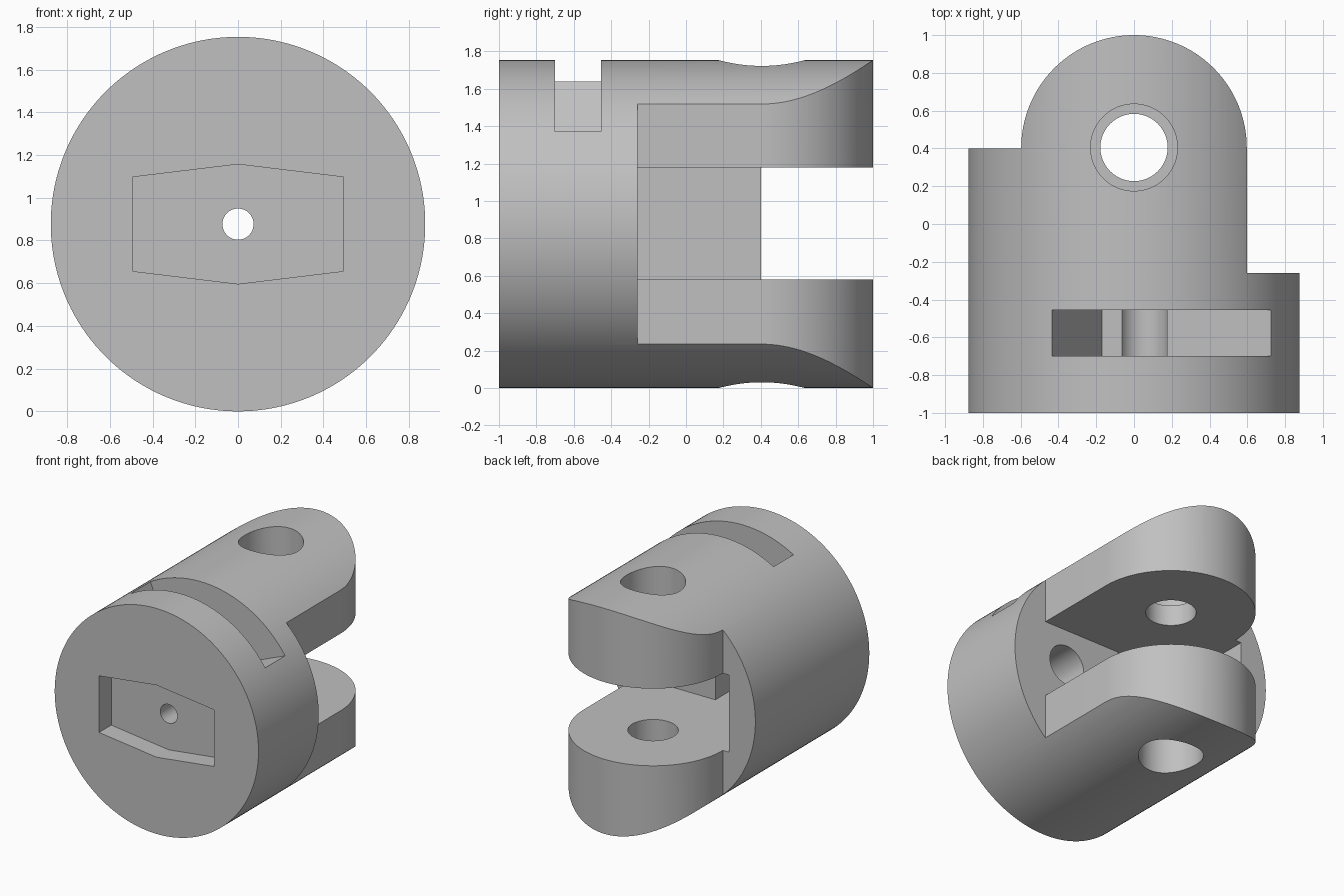
import bpy, bmesh
from math import sin, cos, pi, radians
from mathutils import Vector

cube = bpy.data.objects.get("Cube")
if cube:
    bpy.data.objects.remove(cube, do_unlink=True)

R = 0.8765          # body radius, also the height of its axis
PIN_Y = 0.405       # centre of the fork's pin holes


def circle(cx, cy, r, n=96, start=0, sweep=2 * pi):
    steps = n if sweep >= 2 * pi else n + 1
    return [(cx + r * cos(start + sweep * i / n), cy + r * sin(start + sweep * i / n))
            for i in range(steps)]


def prism(name, outline, axis, lo, hi):
    """Extrude an outline along y (outline is x, z) or z (outline is x, y)."""
    bm = bmesh.new()
    place = (lambda p, h: (p[0], h, p[1])) if axis == "y" else (lambda p, h: (p[0], p[1], h))
    face = bm.faces.new([bm.verts.new(place(p, lo)) for p in outline])
    out = bmesh.ops.extrude_face_region(bm, geom=[face])
    shift = Vector(place((0, 0), hi - lo))
    verts = [v for v in out["geom"] if isinstance(v, bmesh.types.BMVert)]
    bmesh.ops.translate(bm, verts=verts, vec=shift)
    bmesh.ops.recalc_face_normals(bm, faces=bm.faces)
    mesh = bpy.data.meshes.new(name)
    bm.to_mesh(mesh)
    bm.free()
    obj = bpy.data.objects.new(name, mesh)
    bpy.context.collection.objects.link(obj)
    return obj


def carve(body, cutter, operation="DIFFERENCE"):
    cutter.hide_render = True
    mod = body.modifiers.new(cutter.name, "BOOLEAN")
    mod.operation, mod.solver, mod.object = operation, "EXACT", cutter
    bpy.context.view_layer.objects.active = body
    bpy.ops.object.modifier_apply(modifier=mod.name)
    bpy.data.objects.remove(cutter, do_unlink=True)


# Round body
body = prism("fork_joint", circle(0, R, R, 160), "y", -1, 1.02)

# Plan outline: body steps in to a round-ended fork
plan = [(-1, 0.4), (-1, -1.1), (1, -1.1), (1, -0.26), (0.597, -0.26)]
plan += circle(0, 0.403, 0.597, 64, 0, pi)
plan += [(-0.597, 0.4)]
carve(body, prism("plan_cutter", plan, "z", -0.2, 2), "INTERSECT")

# Gap between the arms, with a deeper pocket in its floor
gap = [(1, -0.26), (1, 1.2), (-1, 1.2), (-1, 0.4), (-0.65, 0.4),
       (-0.65, -0.44), (-0.07, -0.44), (-0.07, -0.26)]
carve(body, prism("gap_cutter", gap, "z", 0.58, 1.18))

# Pin holes, counterbored from outside
carve(body, prism("pin_hole", circle(0, PIN_Y, 0.178), "z", -0.2, 2))
for lo, hi in ((1.34, 2), (-0.2, 2 * R - 1.34)):
    carve(body, prism("counterbore", circle(0, PIN_Y, 0.23), "z", lo, hi))

# Six-sided recess in the front face and the hole behind it
half = [(0.495, -0.22), (0.495, 0.22), (0, 0.28)]
recess = [(x, R + z) for x, z in half] + [(-x, R - z) for x, z in half]
carve(body, prism("front_recess", recess, "y", -1.2, -0.85))
carve(body, prism("centre_hole", circle(0, R, 0.073, 48), "y", -1.2, 0))

# Tilted slot across the top, with a rounded groove in its floor
tilt = radians(22.5)
u, v = Vector((cos(tilt), sin(tilt))), Vector((-sin(tilt), cos(tilt)))
corner = Vector((-0.17, 1.0))
slot = [corner, corner + u * 1.3, corner + u * 1.3 + v * 1.2, corner + v * 1.2]
carve(body, prism("slot_cutter", slot, "y", -0.7, -0.455))
carve(body, prism("groove_cutter", circle(0.05, 1.11, 0.13, 48), "y", -0.699, -0.456))

# Blind bore in the gap floor
carve(body, prism("floor_bore", circle(0.4, 0.9, 0.155, 64), "y", -0.6, -0.1))

# Material
mat = bpy.data.materials.new("plain_grey")
mat.use_nodes = True
colour = (0.53, 0.53, 0.53, 1)
mat.diffuse_color = colour
mat.node_tree.nodes["Principled BSDF"].inputs["Base Color"].default_value = colour
body.data.materials.clear()
body.data.materials.append(mat)
for poly in body.data.polygons:
    poly.material_index = 0

# Smooth round surfaces, keep edges sharp
bpy.ops.object.select_all(action="DESELECT")
body.select_set(True)
bpy.context.view_layer.objects.active = body
bpy.ops.object.shade_smooth_by_angle(angle=radians(25))
